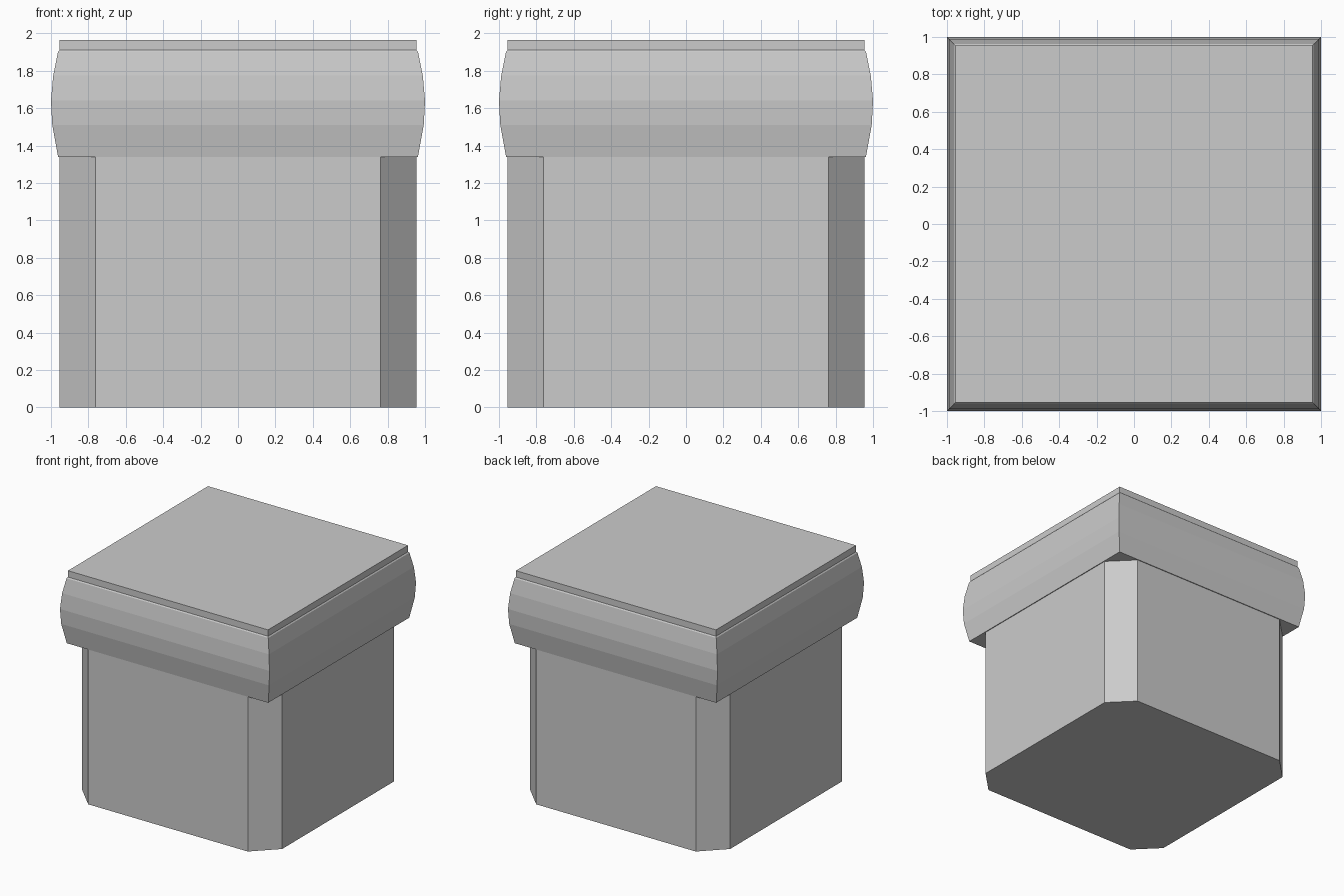
import bpy, bmesh

if "Cube" in bpy.data.objects:
    bpy.data.objects.remove(bpy.data.objects["Cube"])


def loft(name, rings):
    """Stack horizontal outlines (lists of x, y, z) into a closed solid."""
    bm = bmesh.new()
    loops = [[bm.verts.new(p) for p in ring] for ring in rings]
    n = len(loops[0])
    for low, high in zip(loops, loops[1:]):
        for i in range(n):
            j = (i + 1) % n
            bm.faces.new((low[i], low[j], high[j], high[i]))
    bm.faces.new(loops[0][::-1])
    bm.faces.new(loops[-1])
    mesh = bpy.data.meshes.new(name)
    bm.to_mesh(mesh)
    bm.free()
    obj = bpy.data.objects.new(name, mesh)
    bpy.context.collection.objects.link(obj)
    return obj


def square(w, z):
    return [(-w, -w, z), (w, -w, z), (w, w, z), (-w, w, z)]


def octagon(w, c, z):
    return [(-c, -w, z), (c, -w, z), (w, -c, z), (w, c, z),
            (c, w, z), (-c, w, z), (-w, c, z), (-w, -c, z)]


# Body: square post with chamfered vertical corners
loft("post_body", [octagon(0.955, 0.762, z) for z in (0, 1.34)])

# Cap: bulging sides, small ledge, then a thin straight lip
profile = [(0.962, 1.34), (0.993, 1.51), (1.0, 1.64), (0.988, 1.775),
           (0.963, 1.9), (0.955, 1.91), (0.955, 1.965)]
loft("cap", [square(w, z) for w, z in profile])
